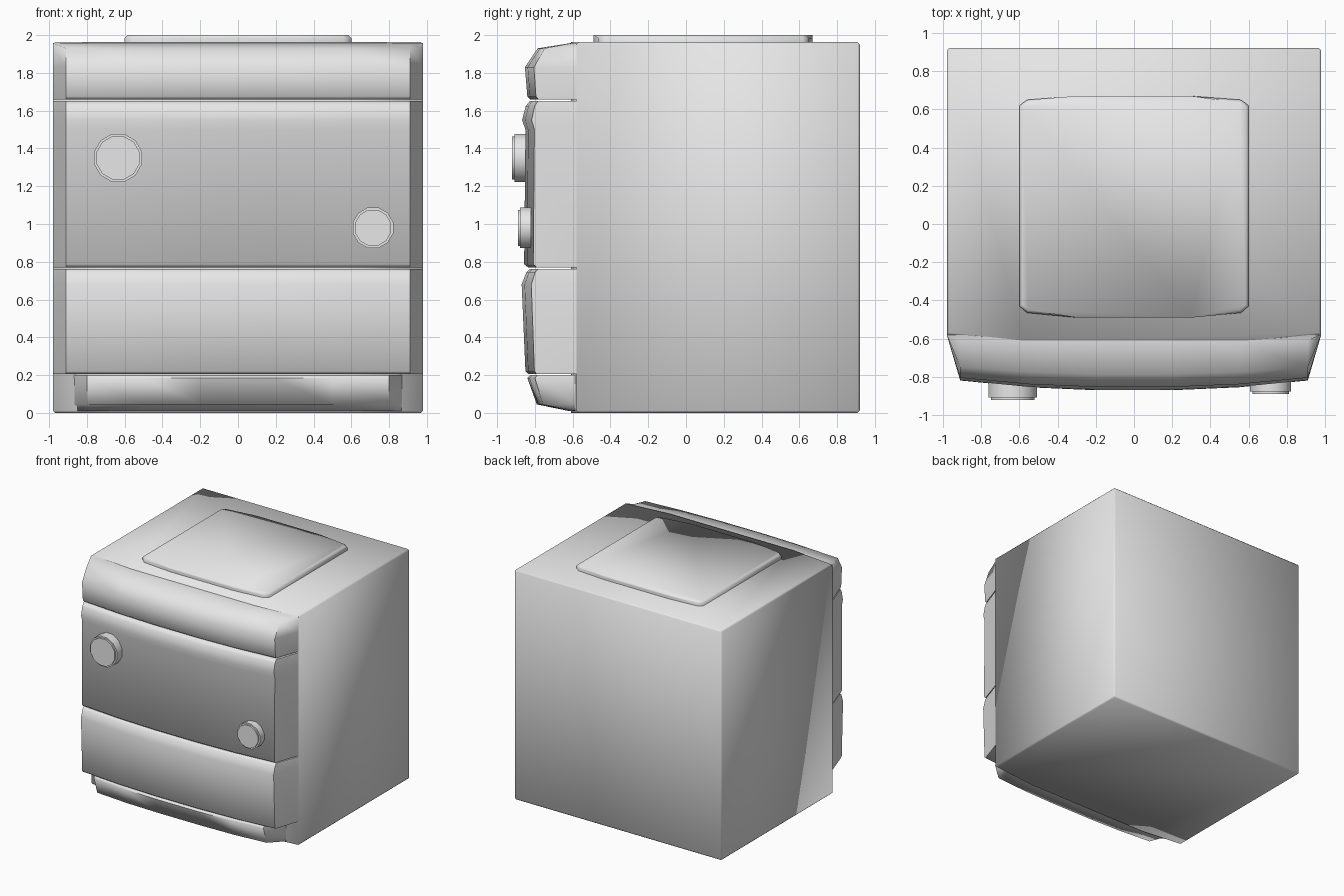
import bpy, bmesh, math
from mathutils import Matrix

cube = bpy.data.objects.get("Cube")
if cube:
    bpy.data.objects.remove(cube)

grey = bpy.data.materials.new("light_grey")
grey.use_nodes = True
grey.diffuse_color = (0.8, 0.8, 0.8, 1)
grey.node_tree.nodes["Principled BSDF"].inputs["Base Color"].default_value = grey.diffuse_color


def finish(name, bm, sharp=60):
    """Turn a bmesh into a smooth shaded object with edges sharp above an angle."""
    bmesh.ops.recalc_face_normals(bm, faces=bm.faces)
    for f in bm.faces:
        f.smooth = True
    for e in bm.edges:
        e.smooth = e.calc_face_angle(0) < math.radians(sharp)
    me = bpy.data.meshes.new(name)
    bm.to_mesh(me)
    bm.free()
    me.materials.append(grey)
    ob = bpy.data.objects.new(name, me)
    bpy.context.collection.objects.link(ob)
    return ob


def mirrored(half):
    """Mirror a right-hand run of (x, y) points across the centre."""
    return half + [(-x, y) for x, y in reversed(half)]


def loft(bm, rings):
    """Skin closed rings of points and cap both ends."""
    loops = [[bm.verts.new(p) for p in ring] for ring in rings]
    for a, b in zip(loops, loops[1:]):
        for i in range(len(a)):
            j = (i + 1) % len(a)
            bm.faces.new((a[i], a[j], b[j], b[i]))
    bm.faces.new(loops[0])
    bm.faces.new(loops[-1])


def slab(name, outline, z0, z1, bevel, edge_test):
    """Prism with chosen edges bevelled, shaded fully smooth."""
    bm = bmesh.new()
    loft(bm, [[(x, y, z) for x, y in outline] for z in (z0, z1)])
    bmesh.ops.bevel(bm, geom=[e for e in bm.edges if edge_test(e)],
                    offset=bevel, segments=1, affect='EDGES')
    return finish(name, bm, 80)


def front_panel(name, half, profile, back=0.58):
    """Bowed panel: the plan curve is scaled in depth along a (z, depth) profile."""
    plan = mirrored(half)
    reach = max(-y for x, y in plan) - back
    bm = bmesh.new()
    loft(bm, [[(x, -back + (y + back) * (d - back) / reach, z) for x, y in plan]
              for z, d in profile])
    return finish(name, bm)


def knob(name, x, z, radius, front, back=0.82):
    """Twelve-sided knob facing the front, with a softened rim."""
    bm = bmesh.new()
    bmesh.ops.create_cone(bm, cap_ends=True, segments=12, radius1=radius,
                          radius2=radius, depth=front - back)
    rim = [e for e in bm.edges if all(v.co.z > 0 for v in e.verts)]
    bmesh.ops.bevel(bm, geom=rim, offset=0.012, segments=2, affect='EDGES')
    bm.transform(Matrix.Translation((x, -(front + back) / 2, z))
                 @ Matrix.Rotation(math.pi / 2, 4, 'X')
                 @ Matrix.Rotation(math.pi / 12, 4, 'Z'))
    return finish(name, bm)


# Main housing, with a slightly bowed front
slab("housing", mirrored([(0.98, 0.92), (0.98, -0.58), (0.58, -0.61)]),
     0, 1.963, 0.012,
     lambda e: any(v.co.y > 0 for v in e.verts) or all(v.co.z > 1 for v in e.verts)
     or all(v.co.z < 1 for v in e.verts))

# Raised lid on top
slab("lid", mirrored([(0.3, 0.67), (0.56, 0.65), (0.6, 0.62),
                      (0.6, -0.43), (0.56, -0.465), (0.3, -0.49)]),
     1.95, 2.0, 0.015, lambda e: all(v.co.z > 1.99 for v in e.verts))

# Three stacked front panels
bow = [(0.98, -0.58), (0.91, -0.815), (0.55, -0.85), (0.2, -0.865)]
front_panel("top_panel", bow,
            [(1.66, 0.825), (1.675, 0.84), (1.83, 0.853), (1.93, 0.785), (1.957, 0.615)])
front_panel("middle_panel", bow,
            [(0.77, 0.835), (0.787, 0.857), (1.5, 0.85), (1.55, 0.868),
             (1.625, 0.848), (1.65, 0.828)])
front_panel("lower_panel", bow,
            [(0.207, 0.835), (0.22, 0.85), (0.68, 0.87), (0.745, 0.845), (0.762, 0.825)])

# Narrower kick plinth below the panels
front_panel("plinth", [(0.87, -0.58), (0.8, -0.8), (0.5, -0.83), (0.2, -0.84)],
            [(0.01, 0.62), (0.045, 0.79), (0.185, 0.84), (0.2, 0.825)])

# Knobs
knob("large_knob", -0.635, 1.35, 0.131, 0.92)
knob("small_knob", 0.715, 0.98, 0.111, 0.89)
